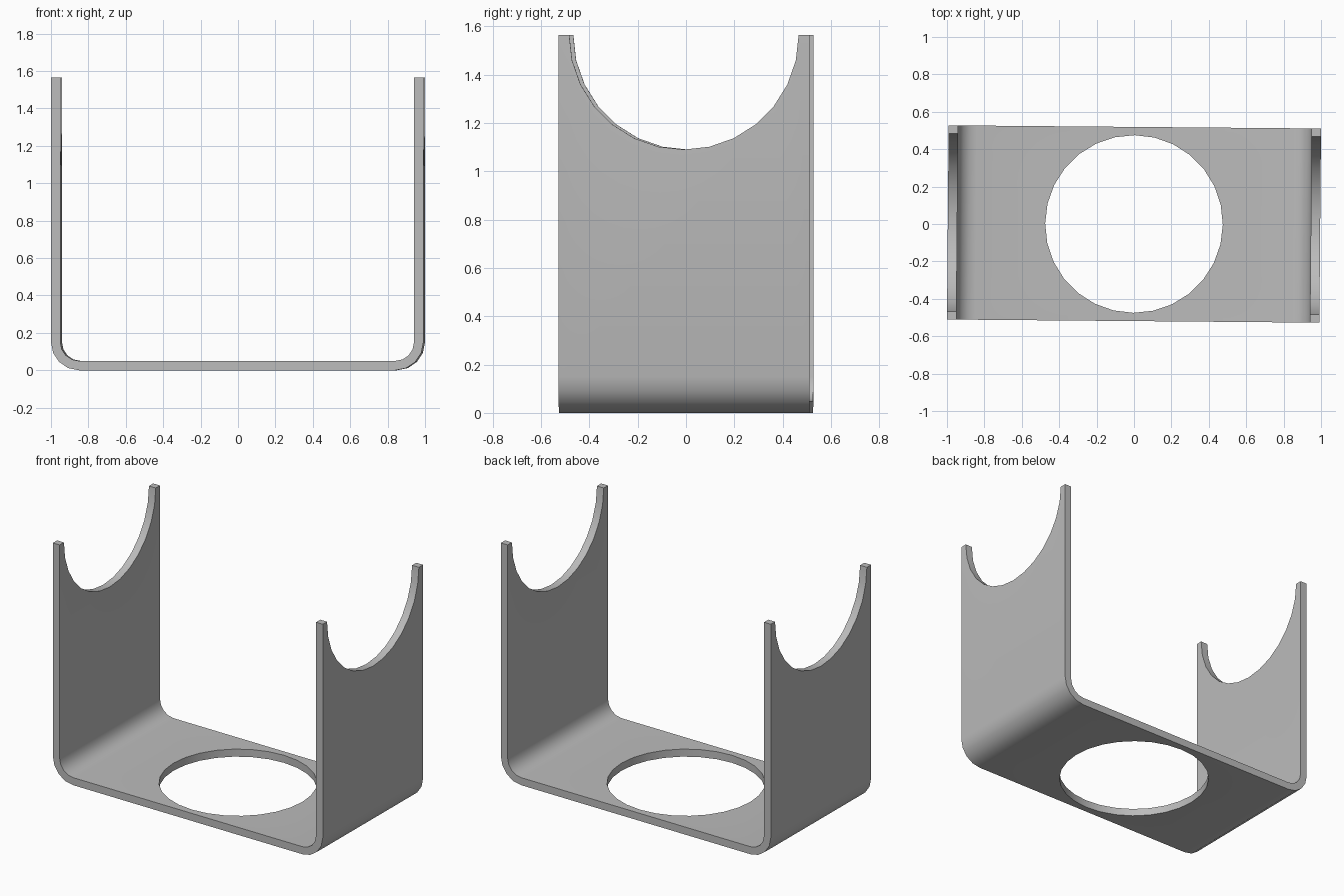
import bpy, bmesh, math
from mathutils import Matrix

cube = bpy.data.objects.get("Cube")
if cube:
    bpy.data.objects.remove(cube, do_unlink=True)

LENGTH, WIDTH, HEIGHT = 0.9955, 0.519, 1.565   # half length, half width, full height
THICK, BEND, HOLE = 0.05, 0.15, 0.475
TILT = -0.0085                                 # slight turn about z

grey = bpy.data.materials.new("plain grey")
grey.use_nodes = True
grey.diffuse_color = (0.5, 0.5, 0.5, 1)
grey.node_tree.nodes["Principled BSDF"].inputs["Base Color"].default_value = (0.5, 0.5, 0.5, 1)


def make_object(name, bm):
    mesh = bpy.data.meshes.new(name)
    bm.to_mesh(mesh)
    bm.free()
    obj = bpy.data.objects.new(name, mesh)
    bpy.context.collection.objects.link(obj)
    mesh.materials.append(grey)
    return obj


def half_profile(radius, inset):
    """Right half of the U, from the floor round the bend to the wall top."""
    cx, cz = LENGTH - BEND, BEND
    bend = [(cx + radius * math.sin(a), cz - radius * math.cos(a))
            for a in (math.radians(22.5 * i) for i in range(5))]
    return bend + [(LENGTH - inset, HEIGHT)]


def cutter(name, matrix):
    bm = bmesh.new()
    bmesh.ops.create_cone(bm, cap_ends=True, segments=28, radius1=HOLE, radius2=HOLE,
                          depth=4 if name == "notch_cutter" else 0.4, matrix=matrix)
    obj = make_object(name, bm)
    obj.hide_render = True
    return obj


# Bent strip: U profile extruded across the width
outer, inner = half_profile(BEND, 0), half_profile(BEND - THICK, THICK)
mirror = lambda pts: [(-x, z) for x, z in pts]
outline = mirror(outer)[::-1] + outer + inner[::-1] + mirror(inner)
bm = bmesh.new()
face = bm.faces.new([bm.verts.new((x, -WIDTH, z)) for x, z in outline])
moved = bmesh.ops.extrude_face_region(bm, geom=[face])["geom"]
bmesh.ops.translate(bm, vec=(0, 2 * WIDTH, 0),
                    verts=[v for v in moved if isinstance(v, bmesh.types.BMVert)])
bmesh.ops.recalc_face_normals(bm, faces=bm.faces)
bracket = make_object("u_bracket", bm)

# Round floor opening and the half-round notches in both walls
cutters = [cutter("floor_hole_cutter", Matrix.Identity(4)),
           cutter("notch_cutter", Matrix.Translation((0, 0, HEIGHT)) @ Matrix.Rotation(math.pi / 2, 4, "Y"))]
bpy.context.view_layer.objects.active = bracket
bracket.select_set(True)
for tool in cutters:
    mod = bracket.modifiers.new(tool.name, "BOOLEAN")
    mod.operation, mod.solver, mod.object = "DIFFERENCE", "EXACT", tool
    bpy.ops.object.modifier_apply(modifier=mod.name)
for tool in cutters:
    bpy.data.objects.remove(tool, do_unlink=True)

bracket.data.transform(Matrix.Rotation(TILT, 4, "Z"))
bpy.ops.object.shade_smooth_by_angle(angle=math.radians(35))
